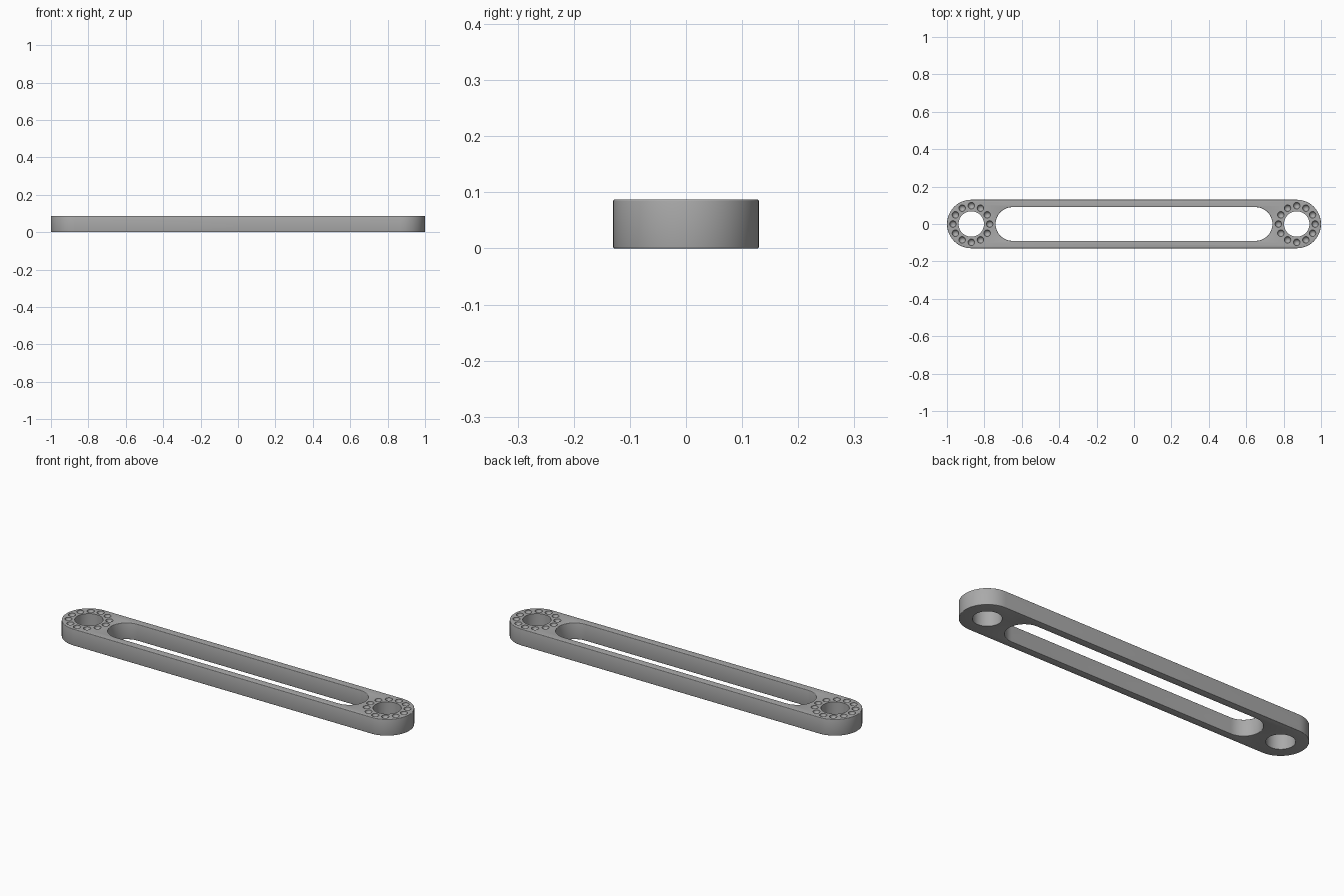
import bpy
import bmesh
from math import cos, sin, pi, radians
from mathutils import Matrix

HEIGHT = 0.087
PIVOT_X = 0.87
WIDTH_R = 0.13
SLOT_R = 0.09
SLOT_X = 0.65
HOLE_R = 0.068
DIMPLE_RING = 0.098
DIMPLE_R = 0.018
DIMPLES = 12

cube = bpy.data.objects.get("Cube")
if cube:
    bpy.data.objects.remove(cube, do_unlink=True)

grey = bpy.data.materials.new("grey")
grey.use_nodes = True
colour = (0.4, 0.4, 0.4, 1)
grey.diffuse_color = colour
grey.node_tree.nodes["Principled BSDF"].inputs["Base Color"].default_value = colour


def make_object(name, bm):
    bmesh.ops.recalc_face_normals(bm, faces=bm.faces)
    mesh = bpy.data.meshes.new(name)
    bm.to_mesh(mesh)
    bm.free()
    mesh.materials.append(grey)
    obj = bpy.data.objects.new(name, mesh)
    bpy.context.collection.objects.link(obj)
    return obj


def stadium(name, half_length, radius, z0, z1, steps=24):
    """Upright prism with straight sides and half-round ends."""
    bm = bmesh.new()
    outline = []
    for side in (1, -1):
        for i in range(steps + 1):
            a = -pi / 2 + pi * i / steps
            outline.append(bm.verts.new((side * (half_length + radius * cos(a)),
                                         side * radius * sin(a), z0)))
    base = bm.faces.new(outline)
    top = bmesh.ops.extrude_face_region(bm, geom=[base])["geom"]
    verts = [v for v in top if isinstance(v, bmesh.types.BMVert)]
    bmesh.ops.translate(bm, verts=verts, vec=(0, 0, z1 - z0))
    return make_object(name, bm)


def apply_modifier(obj, mod):
    bpy.context.view_layer.objects.active = obj
    bpy.ops.object.modifier_apply(modifier=mod.name)


def cut(obj, cutter):
    mod = obj.modifiers.new("cut", 'BOOLEAN')
    mod.operation = 'DIFFERENCE'
    mod.solver = 'EXACT'
    mod.object = cutter
    apply_modifier(obj, mod)
    bpy.data.objects.remove(cutter, do_unlink=True)


# Bar with a long slot, edges softly rounded
bar = stadium("link_bar", PIVOT_X, WIDTH_R, 0, HEIGHT)
cut(bar, stadium("slot_cutter", SLOT_X, SLOT_R, -0.1, 0.2))
bevel = bar.modifiers.new("edge_rounding", 'BEVEL')
bevel.width = 0.009
bevel.segments = 3
bevel.limit_method = 'ANGLE'
bevel.angle_limit = radians(40)
apply_modifier(bar, bevel)

# Pivot holes through both ends
bm = bmesh.new()
for x in (-PIVOT_X, PIVOT_X):
    bmesh.ops.create_cone(bm, cap_ends=True, segments=48, radius1=HOLE_R,
                          radius2=HOLE_R, depth=0.4,
                          matrix=Matrix.Translation((x, 0, 0)))
cut(bar, make_object("hole_cutter", bm))

# Ring of round dimples in the top face around each hole
bm = bmesh.new()
for x in (-PIVOT_X, PIVOT_X):
    for i in range(DIMPLES):
        a = 2 * pi * i / DIMPLES
        place = Matrix.Translation((x + DIMPLE_RING * cos(a),
                                    DIMPLE_RING * sin(a), HEIGHT))
        bmesh.ops.create_uvsphere(bm, u_segments=16, v_segments=9,
                                  radius=DIMPLE_R, matrix=place)
cut(bar, make_object("dimple_cutter", bm))

# Smooth shading with crisp hole rims
bpy.ops.object.select_all(action='DESELECT')
bar.select_set(True)
bpy.context.view_layer.objects.active = bar
bpy.ops.object.shade_smooth_by_angle(angle=radians(35))
